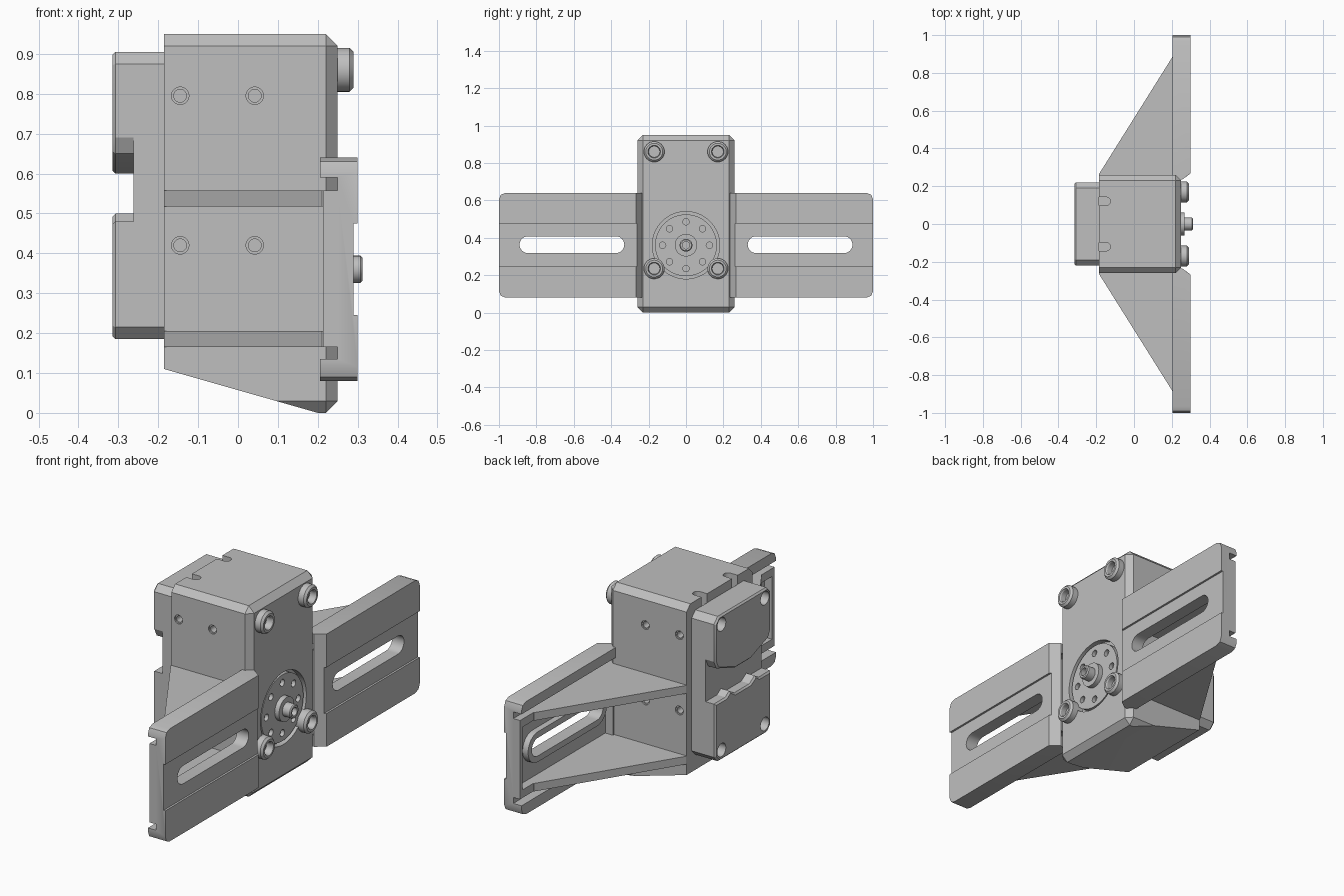
import bpy, bmesh, math

cube = bpy.data.objects.get("Cube")
if cube:
    bpy.data.objects.remove(cube, do_unlink=True)

grey = bpy.data.materials.new("machined_grey")
grey.use_nodes = True
tone = (0.52, 0.52, 0.52, 1)
grey.diffuse_color = tone
grey.node_tree.nodes["Principled BSDF"].inputs["Base Color"].default_value = tone


def to_object(bm, name):
    bmesh.ops.recalc_face_normals(bm, faces=bm.faces)
    mesh = bpy.data.meshes.new(name)
    bm.to_mesh(mesh)
    bm.free()
    mesh.materials.append(grey)
    obj = bpy.data.objects.new(name, mesh)
    bpy.context.collection.objects.link(obj)
    return obj


def place(axis, a, b, t):
    return {"x": (t, a, b), "y": (a, t, b), "z": (a, b, t)}[axis]


def prism(name, axis, pts, lo, hi):
    """Polygon in the two remaining axes, extruded along axis."""
    bm = bmesh.new()
    ends = [[bm.verts.new(place(axis, a, b, t)) for a, b in pts] for t in (lo, hi)]
    for ring in ends:
        bm.faces.new(ring)
    for i in range(len(pts)):
        j = (i + 1) % len(pts)
        bm.faces.new((ends[0][i], ends[0][j], ends[1][j], ends[1][i]))
    return to_object(bm, name)


def box(name, x, y, z):
    return prism(name, "x", [(y[0], z[0]), (y[1], z[0]), (y[1], z[1]), (y[0], z[1])], *x)


def cylinder(name, axis, centre, r, lo, hi, n=32):
    turn = [2 * math.pi * i / n for i in range(n)]
    return prism(name, axis, [(centre[0] + r * math.cos(t), centre[1] + r * math.sin(t))
                              for t in turn], lo, hi)


def lathe(name, y, z, profile, n=32):
    """Revolve (radius, x) points around an axis parallel to x."""
    bm = bmesh.new()
    vs = [bm.verts.new((x, y + r, z)) for r, x in profile]
    es = [bm.edges.new(p) for p in zip(vs, vs[1:])]
    bmesh.ops.spin(bm, geom=vs + es, cent=(0, y, z), axis=(1, 0, 0),
                   angle=2 * math.pi, steps=n, use_duplicate=False)
    bmesh.ops.remove_doubles(bm, verts=bm.verts, dist=0.0001)
    return to_object(bm, name)


def stadium(y0, y1, z, r, n=12):
    pts = []
    for cy, start in ((y1 - r, -math.pi / 2), (y0 + r, math.pi / 2)):
        for i in range(n + 1):
            t = start + math.pi * i / n
            pts.append((cy + r * math.cos(t), z + r * math.sin(t)))
    return pts


def cut(obj, *cutters):
    for c in cutters:
        mod = obj.modifiers.new("cut", "BOOLEAN")
        mod.operation, mod.solver, mod.object = "DIFFERENCE", "EXACT", c
        bpy.context.view_layer.objects.active = obj
        bpy.ops.object.modifier_apply(modifier=mod.name)
        bpy.data.objects.remove(c, do_unlink=True)


def bevel(obj, width, rule):
    bm = bmesh.new()
    bm.from_mesh(obj.data)
    edges = [e for e in bm.edges if rule(*[v.co for v in e.verts])]
    bmesh.ops.bevel(bm, geom=edges, offset=width, segments=1, affect="EDGES")
    bm.to_mesh(obj.data)
    bm.free()


BACK, FRONT, HUB_Z = -0.185, 0.25, 0.36
BOLTS = [(y, z) for y in (-0.17, 0.17) for z in (0.235, 0.86)]

# Main body: chamfered block with a sloping underside
body = box("main_body", (BACK, FRONT), (-0.26, 0.26), (0, 0.95))
bevel(body, 0.03, lambda a, b: a.x > 0 or b.x > 0)
cut(body, prism("slope", "y", [(-0.385, 0.167), (0.2, 0), (0.2, -0.1), (-0.385, -0.1)], -0.4, 0.4))
cut(body, cylinder("hub_recess", "x", (0, HUB_Z), 0.18, 0.22, 0.3, 64))
for x in (-0.145, 0.042):
    for z in (0.42, 0.795):
        for s in (-1, 1):
            cut(body, cylinder("hole", "y", (x, z), 0.016, s * 0.2, s * 0.3, 20),
                cylinder("rim", "y", (x, z), 0.022, s * 0.253, s * 0.3, 20))
for y in (-0.12, 0.12):
    groove = [(p, q) for p, q in stadium(-0.25, -0.125, y, 0.022)]
    cut(body, prism("groove", "z", groove, 0.85, 1))

# Rear cover: two blocks joined by a thinner web
upper = prism("upper_cover", "x", [
    (-0.22, 0.69), (-0.2, 0.65), (-0.06, 0.6), (0.06, 0.6), (0.2, 0.65), (0.22, 0.69),
    (0.22, 0.875), (0.19, 0.905), (-0.19, 0.905), (-0.22, 0.875)], -0.315, BACK)
lower = prism("lower_cover", "x", [
    (-0.22, 0.215), (-0.19, 0.185), (0.19, 0.185), (0.22, 0.215), (0.22, 0.48), (0.13, 0.48),
    (0.1, 0.5), (0.06, 0.475), (-0.06, 0.475), (-0.1, 0.5), (-0.13, 0.48), (-0.22, 0.48)],
    -0.315, BACK)
for block in (upper, lower):
    bevel(block, 0.008, lambda a, b: a.x < -0.3 and b.x < -0.3)
for y, z in BOLTS:
    cut(upper if z > 0.5 else lower, cylinder("screw_well", "x", (y, z), 0.033, -0.4, -0.27))
box("cover_web", (-0.262, BACK), (-0.22, 0.22), (0.46, 0.7))

# Hub: drilled disc, stepped shaft with a centre bore
disc = cylinder("hub_disc", "x", (0, HUB_Z), 0.165, 0.21, 0.244, 64)
for i in range(8):
    t = i * math.pi / 4
    cut(disc, cylinder("drill", "x", (0.125 * math.cos(t), HUB_Z + 0.125 * math.sin(t)),
                       0.017, 0.225, 0.3, 20))
lathe("hub_shaft", 0, HUB_Z, [
    (0, 0.23), (0.06, 0.23), (0.06, 0.268), (0.034, 0.268), (0.034, 0.307), (0.029, 0.312),
    (0.02, 0.312), (0.02, 0.285), (0, 0.285)])

# Socket head bolts
for y, z in BOLTS:
    lathe("bolt", y, z, [
        (0, 0.22), (0.055, 0.22), (0.055, 0.28), (0.045, 0.29), (0.034, 0.29),
        (0.03, 0.283), (0.03, 0.255), (0, 0.255)])


def wing(side, s):
    """Slotted mounting plate with a recessed back and two triangular ribs."""
    def span(a, b):
        return (s * a, s * b)

    plate = prism(side + "_plate", "y", [
        (0.205, 0.64), (0.3, 0.64), (0.3, 0.475), (0.29, 0.475), (0.29, 0.245), (0.3, 0.245),
        (0.3, 0.08), (0.205, 0.08), (0.205, 0.135), (0.25, 0.135), (0.25, 0.165),
        (0.213, 0.165), (0.213, 0.557), (0.25, 0.557), (0.25, 0.59), (0.205, 0.59)],
        s * 0.225, s)
    cut(plate, prism("inner_bevel", "z", [(x, s * y) for x, y in (
        (0.24, 0.235), (0.255, 0.235), (0.3, 0.268), (0.35, 0.268), (0.35, 0.1), (0.24, 0.1))], 0, 1))
    # Rounded-off outer corners
    for z, d in ((0.64, 1), (0.08, -1)):
        cut(plate, prism("corner", "x", [
            (s * 0.965, z + d * 0.02), (s * 0.965, z), (s * 0.99, z - d * 0.01),
            (s, z - d * 0.035), (s * 1.02, z - d * 0.035), (s * 1.02, z + d * 0.02)], 0.1, 0.4))
    cut(plate, box("pocket", (0.1, 0.255), span(0.27, 0.98), (0.205, 0.517)))
    slot = [(s * y, z) for y, z in stadium(0.33, 0.89, 0.363, 0.045)]
    cut(plate, prism("slot", "x", slot, 0.1, 0.4))
    rim = [(s * y, z) for y, z in stadium(0.3, 0.92, 0.363, 0.075)]
    collar = prism(side + "_slot_collar", "x", rim, 0.225, 0.26)
    cut(collar, prism("slot", "x", slot, 0.1, 0.4))
    for level, z in (("lower", 0.165), ("upper", 0.517)):
        prism(f"{side}_{level}_rib", "z", [
            (BACK, s * 0.25), (BACK, s * 0.265), (0.21, s * 0.895), (0.23, s * 0.895),
            (0.23, s * 0.25)], z, z + 0.04)


wing("rear", 1)
wing("front", -1)

# Smooth round walls while keeping machined edges crisp
for obj in bpy.context.collection.objects:
    if obj.type == "MESH" and obj.data.materials and obj.data.materials[0] == grey:
        bpy.ops.object.select_all(action="DESELECT")
        obj.select_set(True)
        bpy.context.view_layer.objects.active = obj
        bpy.ops.object.shade_smooth_by_angle(angle=math.radians(25))
